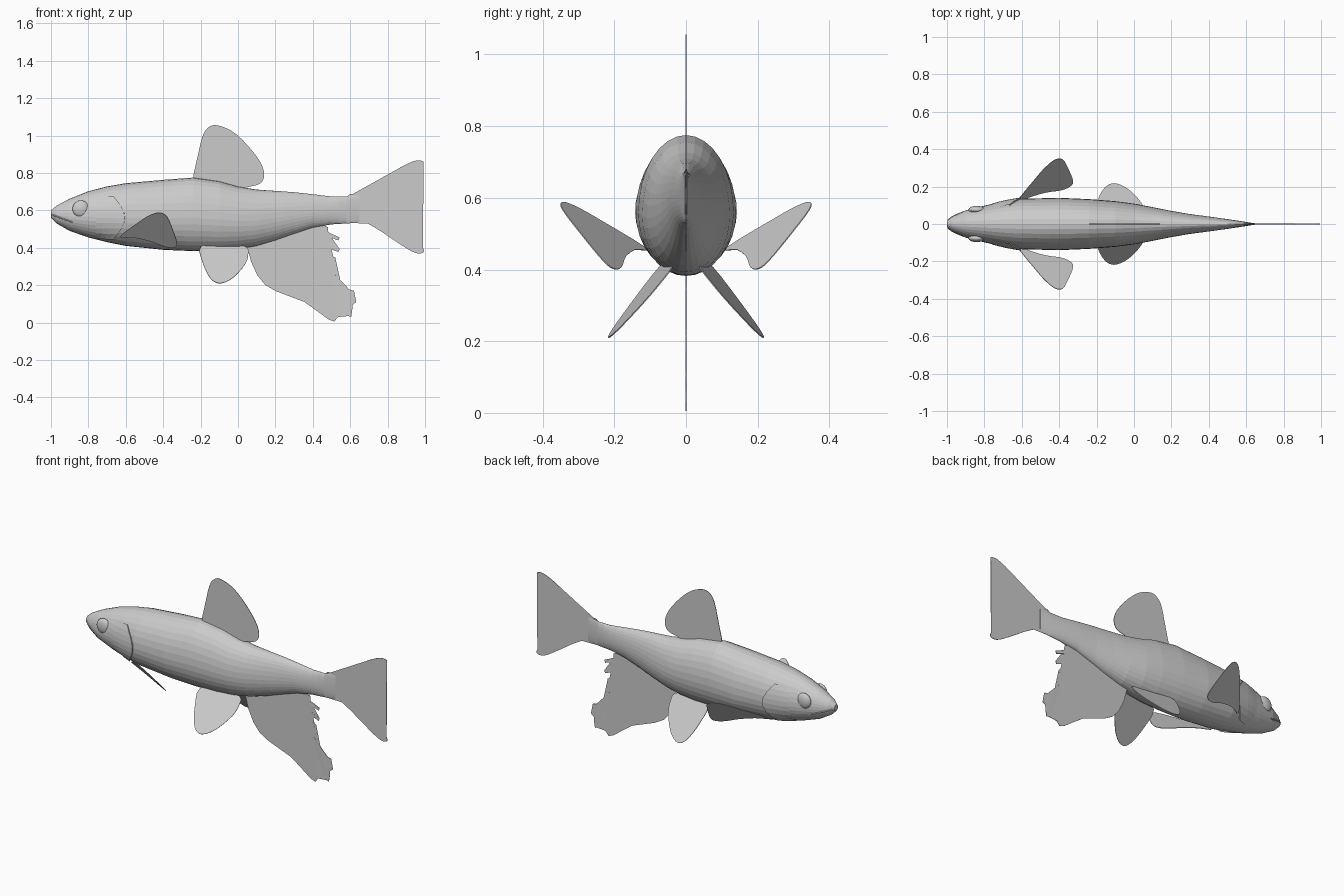
import bpy, bmesh, math
from mathutils import Vector

cube = bpy.data.objects.get("Cube")
if cube:
    bpy.data.objects.remove(cube, do_unlink=True)

grey = bpy.data.materials.new("light grey")
grey.use_nodes = True
grey.diffuse_color = (0.6, 0.6, 0.6, 1)
grey.node_tree.nodes["Principled BSDF"].inputs["Base Color"].default_value = (0.6, 0.6, 0.6, 1)


def finish(bm, name):
    mesh = bpy.data.meshes.new(name)
    bmesh.ops.recalc_face_normals(bm, faces=bm.faces)
    bm.to_mesh(mesh)
    bm.free()
    mesh.materials.append(grey)
    obj = bpy.data.objects.new(name, mesh)
    bpy.context.collection.objects.link(obj)
    return obj


def spline(a, b, c, d, t):
    return 0.5 * (2 * b + (c - a) * t + (2 * a - 5 * b + 4 * c - d) * t * t
                  + (3 * b - a - 3 * c + d) * t ** 3)


# Body stations: x, top, bottom, half width
STATIONS = [Vector(s) for s in (
    (-1, .6, .56, .016), (-.97, .625, .53, .04), (-.9, .662, .49, .073), (-.8, .702, .455, .098),
    (-.7, .728, .43, .121), (-.6, .745, .41, .135), (-.4, .763, .389, .14), (-.24, .775, .382, .133),
    (-.1, .755, .384, .122), (0, .727, .393, .109), (.1, .711, .41, .09), (.2, .704, .44, .07),
    (.3, .697, .475, .053), (.4, .686, .508, .04), (.5, .674, .525, .026), (.58, .675, .53, .014),
    (.65, .688, .534, .003))]


def station(x):
    last = len(STATIONS) - 1
    i = max(k for k in range(last) if STATIONS[k].x <= x or k == 0)
    a, b = STATIONS[i], STATIONS[i + 1]
    t = (x - a.x) / (b.x - a.x)
    return a.lerp(b, t)


def skin(x, angle, lift=0):
    """Point on the egg-shaped body section; angle runs from the +y side upward."""
    _, top, bottom, half = station(x)
    mid = bottom + 0.45 * (top - bottom)
    tall = (top - mid) if math.sin(angle) > 0 else (mid - bottom)
    return Vector((x, (half + lift) * math.cos(angle), mid + (tall + lift) * math.sin(angle)))


def skin_at(x, z, side, lift=0):
    _, top, bottom, _ = station(x)
    mid = bottom + 0.45 * (top - bottom)
    tall = (top - mid) if z > mid else (mid - bottom)
    p = skin(x, math.asin(max(-1, min(1, (z - mid) / tall))), lift)
    return Vector((p.x, side * p.y, p.z))


def build_body(sides=32):
    bm = bmesh.new()
    xs = []
    for a, b in zip(STATIONS, STATIONS[1:]):
        n = max(1, round((b.x - a.x) / 0.05))
        xs += [a.x + (b.x - a.x) * k / n for k in range(n)]
    xs.append(STATIONS[-1].x)
    rings = [[bm.verts.new(skin(x, math.tau * k / sides)) for k in range(sides)] for x in xs]
    for r, s in zip(rings, rings[1:]):
        for k in range(sides):
            j = (k + 1) % sides
            bm.faces.new((r[k], r[j], s[j], s[k]))
    bm.faces.new(rings[0])
    bm.faces.new(rings[-1])
    return finish(bm, "body")


body = build_body()


def fin(name, outline, depth=lambda x, z: 0, side=1, steps=3):
    """Thin fin from an x, z outline, placed on the surface y = depth(x, z)."""
    pts = [Vector(p) for p in outline]
    n = len(pts)
    bm = bmesh.new()
    verts = []
    for i in range(n):
        for k in range(steps):
            p = spline(pts[i - 1], pts[i], pts[(i + 1) % n], pts[(i + 2) % n], k / steps)
            verts.append(bm.verts.new((p.x, side * depth(p.x, p.y), p.y)))
    face = bm.faces.new(verts)
    bmesh.ops.triangulate(bm, faces=[face])
    obj = finish(bm, name)
    mod = obj.modifiers.new("thickness", 'SOLIDIFY')
    mod.thickness = 0.003
    mod.offset = 0
    return obj


fin("dorsal_fin", [(-.24, .76), (-.217, .88), (-.19, .995), (-.16, 1.042), (-.115, 1.055), (-.035, 1.025),
                   (.045, .955), (.115, .865), (.14, .8), (.13, .755), (.1, .735), (.04, .72),
                   (0, .68), (-.2, .7)])

fin("tail_fin", [(.58, .67), (.64, .694), (.73, .74), (.86, .825), (.94, .863), (.98, .865), (.99, .845),
                 (.94, .73), (.89, .65), (.836, .62), (.815, .6), (.825, .577), (.88, .55), (.93, .5),
                 (.98, .415), (.994, .385), (.98, .37), (.93, .38), (.82, .45), (.745, .5),
                 (.665, .54), (.58, .54)])

# Anal fin: ragged lower lobe, then a comb of loose rays
anal = [(.05, .4), (.07, .325), (.105, .25), (.147, .2), (.205, .167), (.285, .17), (.355, .11),
        (.425, .06), (.485, .016), (.515, .005), (.535, .03), (.59, .035), (.605, .03), (.61, .06),
        (.595, .08), (.632, .11), (.617, .145), (.62, .17), (.595, .177), (.53, .245), (.45, .33)]
for tip_x, tip_z in ((.52, .34), (.543, .385), (.543, .447), (.48, .502)):
    root_z = tip_z + 0.4 * (tip_x - .415)
    anal += [(.415, root_z - .014), (tip_x - .006, tip_z - .008),
             (tip_x, tip_z + .008), (.415, root_z + .014)]
anal += [(.4, .55), (.2, .5), (.07, .45)]
fin("anal_fin", anal, steps=1)

# Paired fins
for side, tag in ((1, "left"), (-1, "right")):
    fin(tag + "_pectoral_fin",
        [(-.63, .46), (-.526, .54), (-.47, .575), (-.42, .588), (-.38, .567), (-.35, .5),
         (-.326, .425), (-.34, .402), (-.39, .406), (-.47, .435), (-.56, .455)],
        lambda x, z: .13 + .505 * (x + .615) + .986 * (z - .47), side)
    fin(tag + "_pelvic_fin",
        [(-.2, .405), (-.19, .325), (-.157, .25), (-.12, .215), (-.077, .213), (-.02, .245),
         (.04, .315), (.055, .37), (.04, .405), (-.08, .43)],
        lambda x, z: .14 + .8 * (.3 - z) - .15 * (x + .07), side)

    # Eye: flattened ball set into the head
    bm = bmesh.new()
    bmesh.ops.create_uvsphere(bm, u_segments=20, v_segments=12, radius=.045)
    centre = skin_at(-.84, .61, side, -.006)
    for v in bm.verts:
        v.co = Vector((v.co.x, v.co.y * .45, v.co.z)) + centre
    eye = finish(bm, tag + "_eye")
    eye.data.shade_smooth()

    # Gill cover: raised shell that ends in a curved rear edge
    bm = bmesh.new()
    rows = []
    for k in range(9):
        t = k / 8
        z = .45 + .22 * t
        edge = -.665 + .06 * math.sin(math.pi * t)
        row = [skin_at(-.76 + (edge + .76) * j / 4, z, side, .002 + .006 * j / 4) for j in range(5)]
        row.append(skin_at(edge + .002, z, side, -.01))
        rows.append([bm.verts.new(p) for p in row])
    for r, s in zip(rows, rows[1:]):
        for j in range(5):
            bm.faces.new((r[j], r[j + 1], s[j + 1], s[j]))
    gill = finish(bm, tag + "_gill_cover")

    # Lip ridge along the mouth
    curve = bpy.data.curves.new(tag + "_lip", 'CURVE')
    curve.dimensions = '3D'
    curve.bevel_depth = .004
    curve.bevel_resolution = 1
    line = curve.splines.new('POLY')
    line.points.add(5)
    for k, point in enumerate(line.points):
        point.co = (*skin_at(-.995 + .022 * k, .577 - .008 * k, side), 1)
    curve.materials.append(grey)
    bpy.context.collection.objects.link(bpy.data.objects.new(tag + "_lip", curve))
